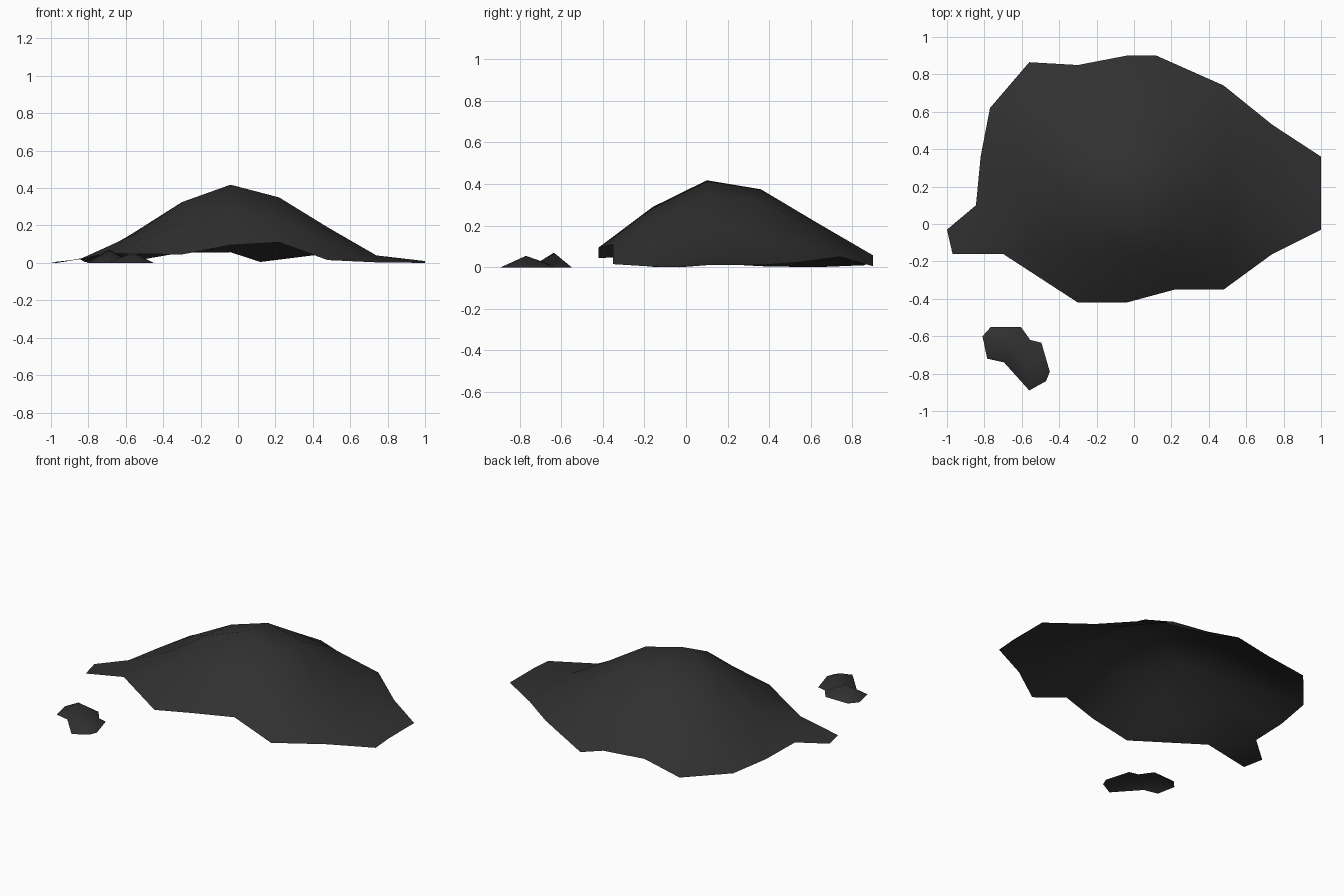
import bpy, bmesh
from mathutils import Vector
from mathutils.geometry import delaunay_2d_cdt

if "Cube" in bpy.data.objects:
    bpy.data.objects.remove(bpy.data.objects["Cube"])

# One dark rock colour
rock = bpy.data.materials.new("dark_rock")
rock.diffuse_color = (0.03, 0.03, 0.03, 1)
rock.use_nodes = True
rock.node_tree.nodes["Principled BSDF"].inputs["Base Color"].default_value = rock.diffuse_color


def shell(name, outline, inner):
    """Open smooth terrain sheet: shoreline outline plus inner height points."""
    pts = outline + inner
    n = len(outline)
    edges = [(i, (i + 1) % n) for i in range(n)]
    co, _, faces, orig, _, _ = delaunay_2d_cdt(
        [Vector(p[:2]) for p in pts], edges, [], 1, 1e-5)
    bm = bmesh.new()
    vs = [bm.verts.new((c.x, c.y, pts[o[0]][2] if o else 0))
          for c, o in zip(co, orig)]
    for f in faces:
        bm.faces.new([vs[i] for i in f])
    for f in bm.faces:
        f.normal_update()
        if f.normal.z < 0:
            f.normal_flip()
        f.smooth = True
    loose = [v for v in bm.verts if not v.link_faces]
    bmesh.ops.delete(bm, geom=loose, context='VERTS')
    me = bpy.data.meshes.new(name)
    bm.to_mesh(me)
    bm.free()
    me.materials.append(rock)
    ob = bpy.data.objects.new(name, me)
    bpy.context.collection.objects.link(ob)
    return ob


# Main mound: ragged edge, counter-clockwise from the left spike
shore = [(-1, -.03, .003), (-.97, -.16, 0), (-.7, -.16, .05),
         (-.3, -.42, .045), (-.04, -.42, .095), (.22, -.35, .11),
         (.48, -.35, .015), (.74, -.16, .003), (1, -.03, 0), (1, .1, .01),
         (1, .36, .01), (.74, .53, .022), (.48, .74, .05), (.12, .9, .005),
         (-.04, .9, .057), (-.3, .85, .055), (-.56, .865, .01),
         (-.77, .62, 0), (-.82, .36, .005), (-.845, .1, .02)]

# Height grid, 0.26 spacing: rows front to back, columns left to right
heights = [(.11, .21, .29, .235, .12, None),
           (.15, .325, .418, .35, .19, .04),
           (.16, .295, .375, .32, .17, .04),
           (.09, .18, .22, .19, .09, None)]
hill = [(-.56 + .26 * i, -.16 + .26 * j, z)
        for j, row in enumerate(heights)
        for i, z in enumerate(row) if z is not None]
shell("main_mound", shore, hill)

# Small islet with two low peaks and a saddle between them
islet_edge = [(-.81, -.60, 0), (-.785, -.72, 0), (-.695, -.74, 0),
              (-.56, -.89, 0), (-.47, -.84, 0), (-.45, -.79, 0),
              (-.495, -.635, 0), (-.555, -.62, 0), (-.605, -.55, 0),
              (-.765, -.55, 0)]
islet_peaks = [(-.69, -.635, .07), (-.625, -.70, .03), (-.56, -.77, .055)]
shell("small_islet", islet_edge, islet_peaks)
